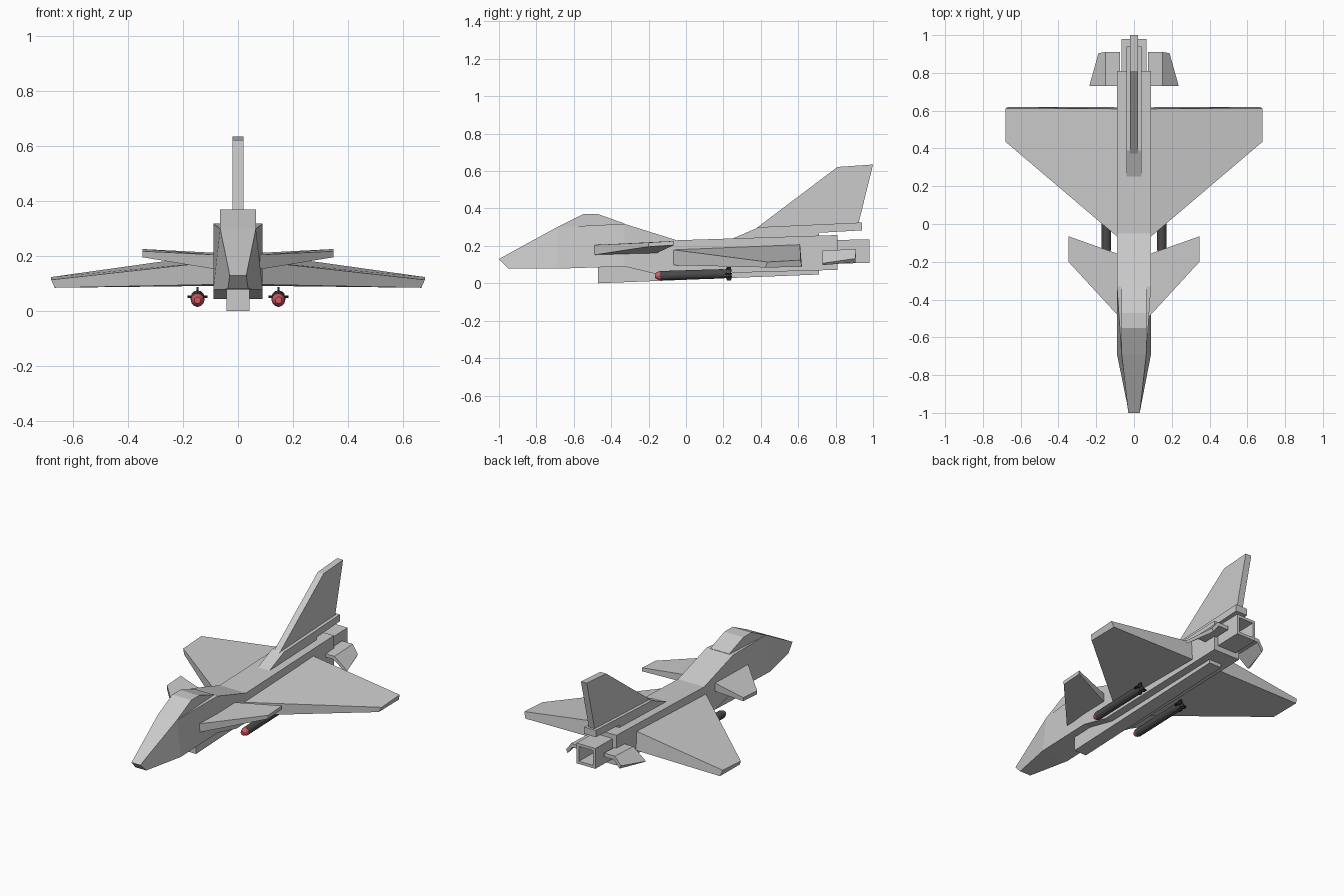
import bpy, bmesh, math
from mathutils import Vector, Matrix

if "Cube" in bpy.data.objects:
    bpy.data.objects.remove(bpy.data.objects["Cube"])


def paint(obj, name, rgb):
    mat = bpy.data.materials.get(name) or bpy.data.materials.new(name)
    mat.diffuse_color = (*rgb, 1)
    mat.use_nodes = True
    mat.node_tree.nodes["Principled BSDF"].inputs["Base Color"].default_value = mat.diffuse_color
    obj.data.materials.append(mat)


def finish(name, bm):
    bmesh.ops.recalc_face_normals(bm, faces=bm.faces)
    mesh = bpy.data.meshes.new(name)
    bm.to_mesh(mesh)
    bm.free()
    obj = bpy.data.objects.new(name, mesh)
    bpy.context.collection.objects.link(obj)
    return obj


def loft(name, rings):
    """Skin a closed solid through cross-section rings of equal length."""
    bm = bmesh.new()
    loops = [[bm.verts.new(p) for p in ring] for ring in rings]
    for a, b in zip(loops, loops[1:]):
        for i in range(len(a)):
            j = (i + 1) % len(a)
            bm.faces.new((a[i], a[j], b[j], b[i]))
    bm.faces.new(loops[0])
    bm.faces.new(loops[-1])
    return finish(name, bm)


def plate(name, profile, half):
    """Side profile (y, z) extruded across x."""
    return loft(name, [[(s * half, y, z) for y, z in profile] for s in (-1, 1)])


def pair(name, rings):
    """The same solid on both sides of the aircraft."""
    for side, s in (("right", 1), ("left", -1)):
        loft(f"{name}_{side}", [[(s * x, y, z) for x, y, z in r] for r in rings])


# Fuselage: (top y, half width, z), (bottom y, half width, z)
stations = [((-1.0, .03, .13), (-.95, .037, .08)),
            ((-.69, .065, .30), (-.69, .09, .078)),
            ((-.33, .09, .318), (-.33, .09, .09)),
            ((-.05, .09, .23), (-.14, .09, .045)),
            ((.81, .09, .258), (.81, .09, .072))]
loft("fuselage", [[(-w, y, z), (w, y, z), (v, q, b), (-v, q, b)]
                  for (y, w, z), (q, v, b) in stations])

# Canopy, belly intake, dorsal spine and tail fin
plate("canopy", [(-.69, .30), (-.55, .37), (-.47, .37), (-.33, .32), (-.33, .25), (-.66, .25)], .065)
plate("belly_intake", [(-.47, 0), (.71, .047), (.71, .12), (-.47, .1)], .042)
plate("dorsal_spine", [(.24, .235), (.39, .30), (.94, .325), (.94, .283), (.71, .27), (.71, .22), (.24, .21)], .04)
plate("tail_fin", [(.37, .29), (.81, .622), (1, .635), (.92, .31)], .02)

# Square exhaust nozzle, open at the back
def square(y, half, z, h):
    return [(-half, y, z - h), (half, y, z - h), (half, y, z + h), (-half, y, z + h)]
loft("exhaust_nozzle", [square(.79, .065, .168, .063), square(.98, .065, .172, .063),
                        square(.98, .048, .172, .046), square(.83, .048, .168, .046)])

# Main wings and canards: root section then tip section
pair("main_wing", [[(.08, -.075, .18), (.08, .61, .208), (.08, .618, .092), (.08, -.075, .097)],
                   [(.68, .435, .114), (.68, .612, .124), (.667, .62, .087), (.667, .425, .085)]])
pair("canard", [[(.08, -.49, .205), (.08, -.16, .212), (.08, -.16, .16), (.08, -.49, .152)],
                [(.347, -.2, .218), (.347, -.065, .226), (.347, -.065, .204), (.347, -.2, .196)]])

# Tailplanes: flat inner panel, drooped outer panel
pair("tailplane", [[(x, f, z), (x, b, z + .008), (x - d, b, z - .015), (x - d, f, z - .02)]
                   for x, f, b, z, d in ((.075, .73, .91, .175, 0), (.15, .73, .91, .175, .008))]
     + [[(.237, .73, .107), (.188, .905, .132), (.178, .905, .112), (.222, .73, .097)]])

# Missiles: turned body, red nose and rear fins, tilted slightly nose-down
def turned(name, profile, place, sides=12):
    rings = [[place @ Vector((r * math.cos(2 * math.pi * i / sides), y,
                              r * math.sin(2 * math.pi * i / sides)))
              for i in range(sides)] for y, r in profile]
    return loft(name, rings)

for side, s in (("right", 1), ("left", -1)):
    place = Matrix.Translation((s * .147, .04, .046)) @ Matrix.Rotation(.03, 4, 'X')
    body = turned(f"missile_body_{side}", [(-.178, .025), (.15, .025), (.2, .021)], place)
    paint(body, "dark_casing", (.07, .07, .07))
    nose = turned(f"missile_nose_{side}", [(-.206, .012), (-.196, .019), (-.178, .0245)], place)
    paint(nose, "red_nose", (.65, .1, .13))
    for k in range(4):
        turn = place @ Matrix.Rotation(k * math.pi / 2, 4, 'Y')
        fin = loft(f"missile_fin_{side}_{k}",
                   [[turn @ Vector((x, y, t)) for x, y in
                     ((.01, .165), (.036, .18), (.036, .2), (.01, .206))] for t in (-.004, .004)])
        paint(fin, "black_fin", (.02, .02, .02))
